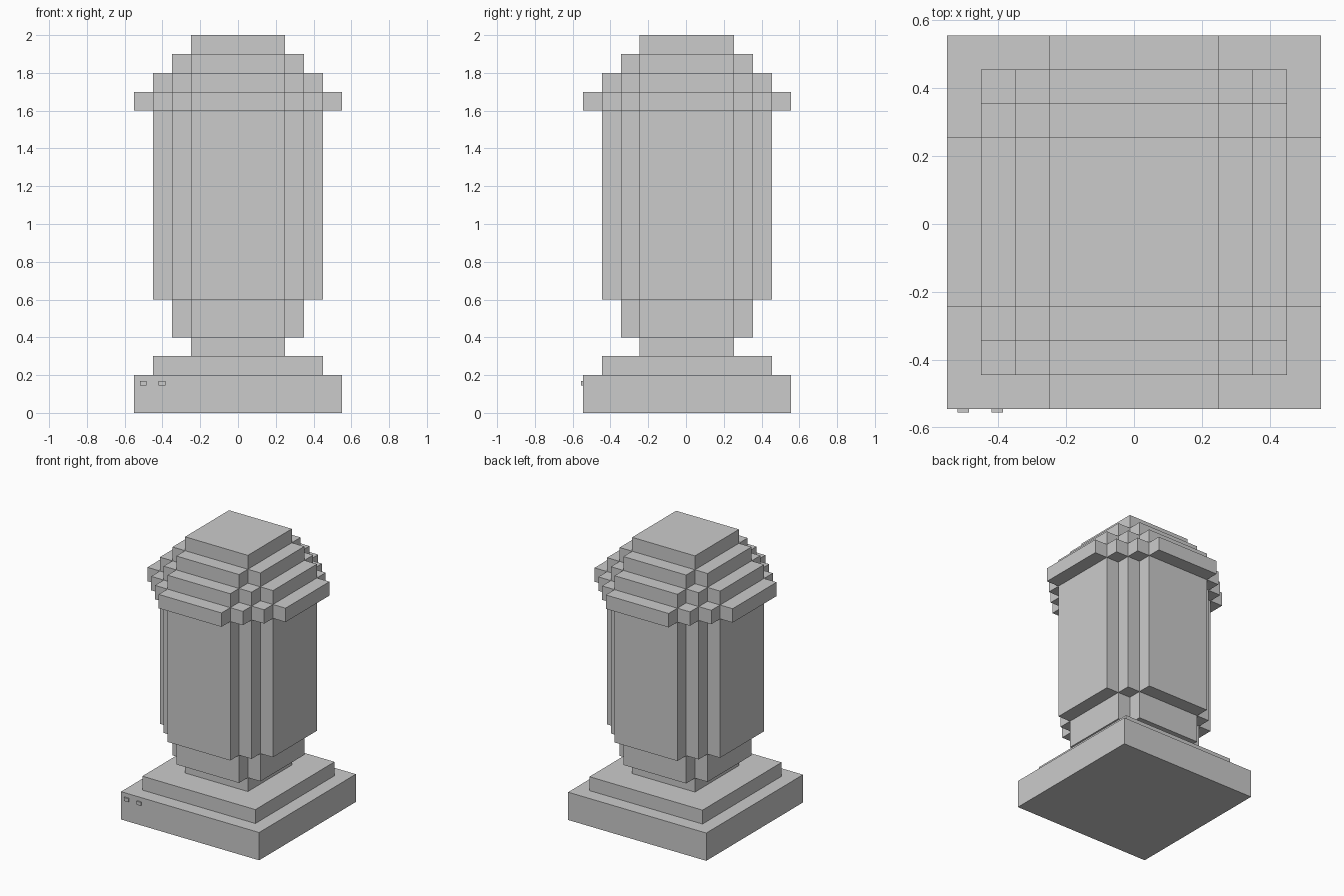
import bpy
import bmesh

if "Cube" in bpy.data.objects:
    bpy.data.objects.remove(bpy.data.objects["Cube"])

STEP = 0.1
Y0 = 0.005  # the body sits slightly back, balancing the front studs


def outline(half, flat):
    """Stepped round plan: flat sides of half-width `flat`, corners in 0.1 stairs."""
    x, y = half, flat
    corner = [(x, y)]
    for _ in range(round((half - flat) / STEP)):
        x -= STEP
        corner.append((x, y))
        y += STEP
        corner.append((x, y))
    points = []
    for _ in range(4):
        points += corner
        corner = [(-b, a) for a, b in corner]
    return points


def prism(name, points, z0, z1):
    """Closed upright prism over a plan outline."""
    bm = bmesh.new()
    face = bm.faces.new([bm.verts.new((x, y, z0)) for x, y in points])
    result = bmesh.ops.extrude_face_region(bm, geom=[face], use_keep_orig=True)
    top = [g for g in result["geom"] if isinstance(g, bmesh.types.BMVert)]
    bmesh.ops.translate(bm, verts=top, vec=(0, 0, z1 - z0))
    bmesh.ops.recalc_face_normals(bm, faces=bm.faces)
    mesh = bpy.data.meshes.new(name)
    bm.to_mesh(mesh)
    bm.free()
    obj = bpy.data.objects.new(name, mesh)
    bpy.context.collection.objects.link(obj)
    return obj


# Stacked tiers: name, half-width, half-width of the flat side, bottom, top
tiers = [
    ("base_slab", 0.55, 0.55, 0.0, 0.2),
    ("base_step", 0.45, 0.45, 0.2, 0.3),
    ("neck", 0.25, 0.25, 0.3, 0.4),
    ("lower_collar", 0.35, 0.25, 0.4, 0.6),
    ("column_body", 0.45, 0.25, 0.6, 1.6),
    ("cap_rim", 0.55, 0.25, 1.6, 1.7),
    ("cap_lower", 0.45, 0.25, 1.7, 1.8),
    ("cap_upper", 0.35, 0.25, 1.8, 1.9),
    ("cap_top", 0.25, 0.25, 1.9, 2.0),
]
for name, half, flat, z0, z1 in tiers:
    prism(name, outline(half, flat), z0, z1).location.y = Y0

# Two small studs on the front of the base
for name, x in (("left_stud", -0.52), ("right_stud", -0.42)):
    w, y0, y1 = 0.035, -0.555, -0.545
    prism(name, [(x, y0), (x + w, y0), (x + w, y1), (x, y1)], 0.145, 0.17)
